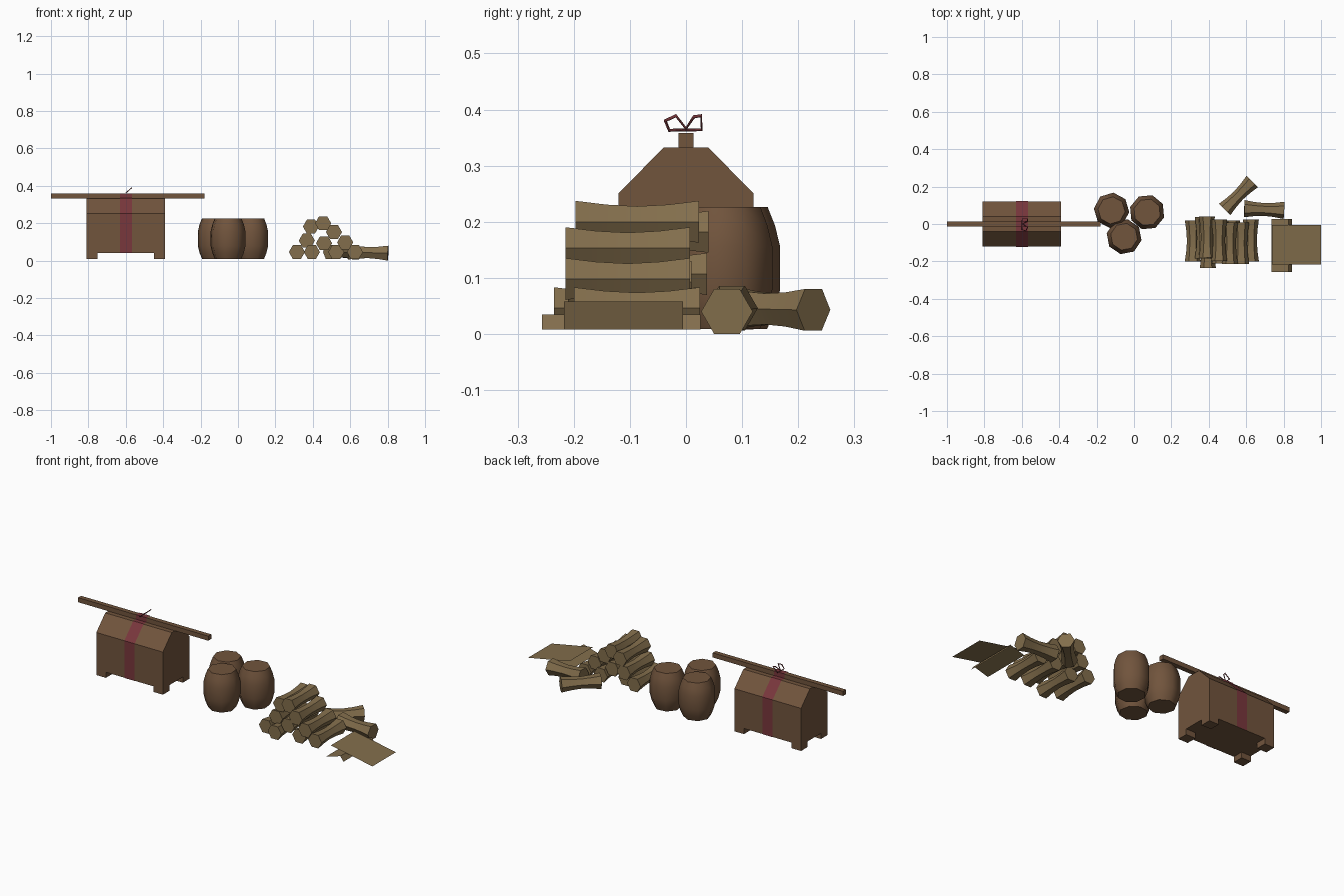
import bpy, bmesh, math
from mathutils import Vector

if "Cube" in bpy.data.objects:
    bpy.data.objects.remove(bpy.data.objects["Cube"])


def material(name, rgb):
    m = bpy.data.materials.new(name)
    m.diffuse_color = (*rgb, 1)
    m.use_nodes = True
    m.node_tree.nodes["Principled BSDF"].inputs["Base Color"].default_value = m.diffuse_color
    return m


BROWN = material("dark_wood", (0.165, 0.089, 0.046))
STRAW = material("log_tan", (0.225, 0.155, 0.072))
RED = material("ribbon_red", (0.19, 0.038, 0.045))


def make(name, bm, mat, smooth=None, normals=True):
    if normals:
        bmesh.ops.recalc_face_normals(bm, faces=bm.faces)
    me = bpy.data.meshes.new(name)
    bm.to_mesh(me)
    bm.free()
    me.materials.append(mat)
    ob = bpy.data.objects.new(name, me)
    bpy.context.collection.objects.link(ob)
    if smooth:
        bpy.ops.object.select_all(action='DESELECT')
        ob.select_set(True)
        bpy.context.view_layer.objects.active = ob
        bpy.ops.object.shade_smooth_by_angle(angle=math.radians(smooth))
    return ob


def extrude_x(name, profile, x0, x1, mat):
    """Closed (y, z) profile swept along x."""
    bm = bmesh.new()
    f = bm.faces.new([bm.verts.new((x0, y, z)) for y, z in profile])
    r = bmesh.ops.extrude_face_region(bm, geom=[f])
    vs = [v for v in r["geom"] if isinstance(v, bmesh.types.BMVert)]
    bmesh.ops.translate(bm, vec=(x1 - x0, 0, 0), verts=vs)
    return make(name, bm, mat)


def strip(name, path, offset, mat):
    """Open path of 3D points swept by an offset into a thin sheet."""
    bm = bmesh.new()
    a = [bm.verts.new(p) for p in path]
    b = [bm.verts.new(Vector(p) + Vector(offset)) for p in path]
    for i in range(len(path) - 1):
        bm.faces.new((a[i], a[i + 1], b[i + 1], b[i]))
    return make(name, bm, mat, normals=False)


def turned(name, p, q, rings, sides, phase, mat, smooth):
    """Polygonal body along p-q, rings = (fraction, radius)."""
    p, q = Vector(p), Vector(q)
    axis = (q - p).normalized()
    u = axis.cross((0, 0, 1))
    u = u.normalized() if u.length > 0.01 else Vector((1, 0, 0))
    w = u.cross(axis)
    bm = bmesh.new()
    loops = []
    for t, r in rings:
        c = p.lerp(q, t)
        loops.append([bm.verts.new(c + r * (math.cos(a) * u + math.sin(a) * w))
                      for a in (phase + math.tau * i / sides for i in range(sides))])
    for lo, hi in zip(loops, loops[1:]):
        for i in range(sides):
            j = (i + 1) % sides
            bm.faces.new((lo[i], lo[j], hi[j], hi[i]))
    bm.faces.new(loops[0])
    bm.faces.new(loops[-1])
    return make(name, bm, mat, smooth)


def box_profile(y0, y1, z0, z1):
    return [(y0, z0), (y1, z0), (y1, z1), (y0, z1)]


# Chest with sloped lid, four feet and the carrying pole on top
extrude_x("chest_body", [(-.12, .04), (.12, .04), (.12, .251), (.04, .332),
                         (-.04, .332), (-.12, .251)], -.81, -.39, BROWN)
for i, x in enumerate((-.81, -.45)):
    for j, y in enumerate((-.12, .06)):
        extrude_x(f"chest_foot_{i}{j}", box_profile(y, y + .06, .008, .04),
                  x, x + .06, BROWN)
extrude_x("carrying_pole", box_profile(-.0135, .0135, .332, .358), -1, -.178, BROWN)

# Ribbon over chest and pole, plus its bow
half = [(-.122, .04), (-.122, .252), (-.041, .334), (-.0155, .334), (-.0155, .36)]
path = half + [(-y, z) for y, z in reversed(half)]
strip("ribbon", [(-.632, y, z) for y, z in path], (.065, 0, 0), RED)

cu = bpy.data.curves.new("bow", 'CURVE')
cu.dimensions = '3D'
cu.bevel_depth = .003
cu.bevel_resolution = 0
bow = [(-.037, .380), (-.030, .363), (.028, .364), (.027, .389),
       (.014, .387), (0, .366), (-.018, .389)]
sp = cu.splines.new('POLY')
sp.points.add(len(bow) - 1)
sp.use_cyclic_u = True
for pt, (y, z) in zip(sp.points, bow):
    pt.co = (-.602 + (z - .36) * 1.15, y, z, 1)
cu.materials.append(RED)
bpy.context.collection.objects.link(bpy.data.objects.new("bow", cu))

# Three barrels
barrel = [(0, .072), (.15, .086), (.32, .095), (.68, .095), (.85, .086), (1, .073)]
for i, (x, y, ph) in enumerate([(-.12, .073, .1), (.07, .063, .3), (-.053, -.068, .2)]):
    turned(f"barrel_{i}", (x, y, .009), (x, y, .226), barrel, 8, ph, BROWN, 55)

# Stack of waisted six-sided logs: x, z, front y, back y
waist = [(0, 1), (.25, .82), (.5, .74), (.75, .82), (1, 1)]


def log(name, p, q, r):
    turned(name, p, q, [(t, k * r) for t, k in waist], 6, 0, STRAW, 40)


stack = [(.315, .046, -.20, .02), (.395, .046, -.235, -.015), (.525, .046, -.20, .02),
         (.625, .046, -.20, .025), (.368, .107, -.185, .037), (.46, .093, -.21, .01),
         (.573, .098, -.215, .007), (.39, .182, -.18, .04), (.455, .2, -.197, .023),
         (.513, .153, -.215, .007)]
for i, (x, z, y0, y1) in enumerate(stack):
    log(f"stacked_log_{i}", (x, y0, z), (x, y1, z), .043)

# Two loose logs
log("loose_log_side", (.59, .082, .046), (.802, .073, .04), .046)
log("loose_log_diagonal", (.485, .078, .046), (.632, .227, .043), .043)

# Thin bark sheets, one leaning on a folded one
strip("folded_sheet", [(.735, -.257, .008), (.826, -.257, .035), (.845, -.257, .008)],
      (0, .283, 0), STRAW)
strip("leaning_sheet", [(.738, -.217, .058), (1, -.217, .008)], (0, .212, 0), STRAW)
